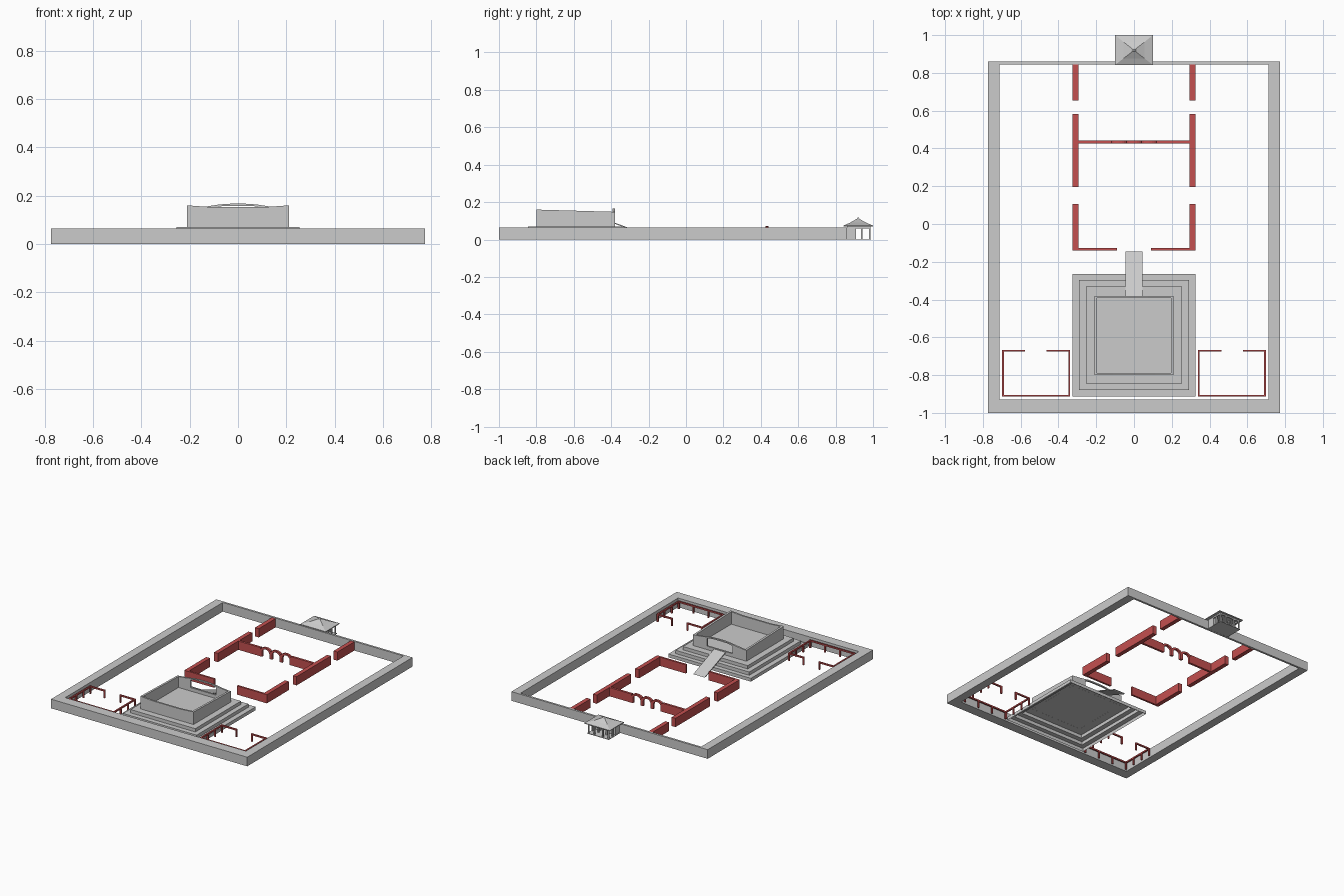
import bpy, bmesh, math

if "Cube" in bpy.data.objects:
    bpy.data.objects.remove(bpy.data.objects["Cube"])

red = bpy.data.materials.new("red_paint")
red.diffuse_color = (0.55, 0.08, 0.08, 1)
red.use_nodes = True
red.node_tree.nodes["Principled BSDF"].inputs["Base Color"].default_value = red.diffuse_color


def finish(name, bm, mat=None):
    bmesh.ops.recalc_face_normals(bm, faces=bm.faces)
    me = bpy.data.meshes.new(name)
    bm.to_mesh(me)
    bm.free()
    ob = bpy.data.objects.new(name, me)
    bpy.context.collection.objects.link(ob)
    if mat:
        me.materials.append(mat)
    return ob


def boxes(name, items, mat=None):
    """Each item is x0, x1, y0, y1, z0, z1."""
    bm = bmesh.new()
    for x0, x1, y0, y1, z0, z1 in items:
        v = bmesh.ops.create_cube(bm, size=1)["verts"]
        bmesh.ops.scale(bm, vec=(abs(x1 - x0), abs(y1 - y0), z1 - z0), verts=v)
        bmesh.ops.translate(bm, vec=((x0 + x1) / 2, (y0 + y1) / 2, (z0 + z1) / 2), verts=v)
    return finish(name, bm, mat)


def prism(name, pts, origin, axis, depth, mat=None):
    """Extrude an outline along x (points are y,z) or y (points are x,z)."""
    bm = bmesh.new()
    if axis == "x":
        vs = [bm.verts.new((origin, a, b)) for a, b in pts]
        d = (depth, 0, 0)
    else:
        vs = [bm.verts.new((a, origin, b)) for a, b in pts]
        d = (0, depth, 0)
    f = bm.faces.new(vs)
    ext = bmesh.ops.extrude_face_region(bm, geom=[f], use_keep_orig=True)["geom"]
    bmesh.ops.translate(bm, vec=d, verts=[g for g in ext if isinstance(g, bmesh.types.BMVert)])
    return finish(name, bm, mat)


def loft(name, rings, cap_top=True, cap_bottom=False):
    """Rectangular rings x half width, y0, y1, z joined into a shell."""
    bm = bmesh.new()
    loops = [[bm.verts.new(p) for p in ((-x, a, z), (x, a, z), (x, b, z), (-x, b, z))]
             for x, a, b, z in rings]
    for lo, hi in zip(loops, loops[1:]):
        for i in range(4):
            j = (i + 1) % 4
            bm.faces.new((lo[i], lo[j], hi[j], hi[i]))
    if cap_top:
        bm.faces.new(loops[-1])
    if cap_bottom:
        bm.faces.new(loops[0][::-1])
    return finish(name, bm)


def mirrored(items):
    return items + [(-b, -a, c, d, e, f) for a, b, c, d, e, f in items]


# Outer compound wall: thick on three sides, thin at the gate
bm = bmesh.new()
ring = []
for z in (0, 0.065):
    for x, y0, y1 in ((0.773, -1, 0.86), (0.712, -0.928, 0.845)):
        ring.append([bm.verts.new(p) for p in ((-x, y0, z), (x, y0, z), (x, y1, z), (-x, y1, z))])
for a, b in ((0, 1), (2, 3), (0, 2), (1, 3)):
    for i in range(4):
        j = (i + 1) % 4
        bm.faces.new((ring[a][i], ring[a][j], ring[b][j], ring[b][i]))
finish("compound_wall", bm)

# Stepped platform, open underneath
steps = [(0.325, -0.912, -0.265), (0.29, -0.88, -0.297), (0.255, -0.845, -0.33)]
rings = []
for i, s in enumerate(steps):
    rings += [s + (0.0235 * i,), s + (0.0235 * (i + 1),)]
loft("stepped_platform", rings)

# Roofless hall: sloping side walls, dipped front wall
for sx in (-1, 1):
    prism("hall_side_wall", [(-0.8, 0.07), (-0.38, 0.07), (-0.38, 0.148), (-0.8, 0.16)],
          sx * 0.21, "x", -sx * 0.015)
prism("hall_front_wall", [(-0.195, 0.07), (0.195, 0.07), (0.195, 0.159), (0.11, 0.153),
                          (-0.11, 0.153), (-0.195, 0.159)], -0.8, "y", 0.012)

# Entrance wall with raised parapet over a wide opening
prism("entrance_lower_wall", [(-0.195, 0.07), (0.195, 0.07), (0.195, 0.095), (-0.195, 0.095)],
      -0.392, "y", 0.012)
for s in (-1, 1):
    prism("entrance_jamb", [(s * 0.195, 0.095), (s * 0.1, 0.095), (s * 0.1, 0.15),
                            (s * 0.14, 0.154), (s * 0.195, 0.148)], -0.392, "y", 0.012)
prism("entrance_parapet", [(-0.14, 0.154), (-0.1, 0.15), (-0.06, 0.158), (0.06, 0.158), (0.1, 0.15),
                           (0.14, 0.154), (0.075, 0.164), (0.03, 0.167), (-0.03, 0.167),
                           (-0.075, 0.164)], -0.392, "y", 0.012)

# Entrance ramp slab
prism("entrance_ramp", [(-0.145, 0), (-0.385, 0.092), (-0.385, 0.086), (-0.16, 0)],
      -0.045, "x", 0.09)

# Red courtyard walls
H = 0.062
boxes("courtyard_walls", mirrored([
    (0.295, 0.325, 0.655, 0.845, 0, H),
    (0.295, 0.325, 0.195, 0.582, 0, H),
    (0.295, 0.325, -0.14, 0.107, 0, H),
    (0.09, 0.295, -0.14, -0.126, 0, H),
    (0.12, 0.295, 0.425, 0.441, 0, H)]), red)

# Triple arch in the middle of the cross wall
outer, inner = [], []
for c in (-0.08, 0, 0.08):
    inner.append((c - 0.029, 0))
    for k in range(9):
        t = math.pi * (1 - k / 8)
        inner.append((c + 0.029 * math.cos(t), 0.034 + 0.025 * math.sin(t)))
        outer.append((c + 0.04 * math.cos(t), 0.05 + 0.021 * math.sin(t)))
    inner.append((c + 0.029, 0))
# drop duplicate points where the crowns meet
crown = [p for i, p in enumerate(outer) if i % 9 or i == 0]
prism("triple_arch", [(-0.12, 0)] + inner + [(0.12, 0)] + crown[::-1], 0.425, "y", 0.016, red)

# Corner pergolas: posts and top beams
T, P = 0.01, 0.056
x0, x1, y0, y1 = 0.338, 0.698, -0.914, -0.666
beams = [(x0, x1, y0, y0 + T, P - T, P), (x0, x0 + T, y0, y1, P - T, P), (x1 - T, x1, y0, y1, P - T, P),
         (x0, 0.462, y1 - T, y1, P - T, P), (0.576, x1, y1 - T, y1, P - T, P)]
spots = [(x, y1 - T) for x in (x0, 0.452, 0.576, x1 - T)]
spots += [(x, y0) for x in (x0, 0.455, 0.573, x1 - T)]
spots += [(x, y) for x in (x0, x1 - T) for y in (-0.835, -0.752)]
posts = [(x, x + T, y, y + T, 0, P - T) for x, y in spots]
boxes("pergola_beams", mirrored(beams), red)
boxes("pergola_posts", mirrored(posts), red)

# Gatehouse: floor, jamb blocks, columns and brackets
boxes("gate_floor", [(-0.085, 0.085, 0.861, 0.99, 0, 0.004)])
boxes("gate_jambs", mirrored([(0.035, 0.08, 0.861, 0.91, 0.004, 0.07)]))
boxes("gate_columns", mirrored([(x, x + 0.009, y, y + 0.009, 0.004, 0.07)
                                for x in (0.028, 0.074) for y in (0.935, 0.978)]))
boxes("gate_beams", [(-0.083, 0.083, 0.979, 0.986, 0.06, 0.07)]
      + mirrored([(0.075, 0.082, 0.91, 0.979, 0.06, 0.07)]))

# Flared hip roof with small finial
loft("gate_roof", [(0.1, 0.843, 1.0, 0.07), (0.1, 0.843, 1.0, 0.075), (0.055, 0.877, 0.963, 0.09),
                   (0.012, 0.91, 0.93, 0.109)], cap_bottom=True)
loft("gate_finial", [(0.012, 0.912, 0.928, 0.109), (0.005, 0.917, 0.923, 0.118)])
